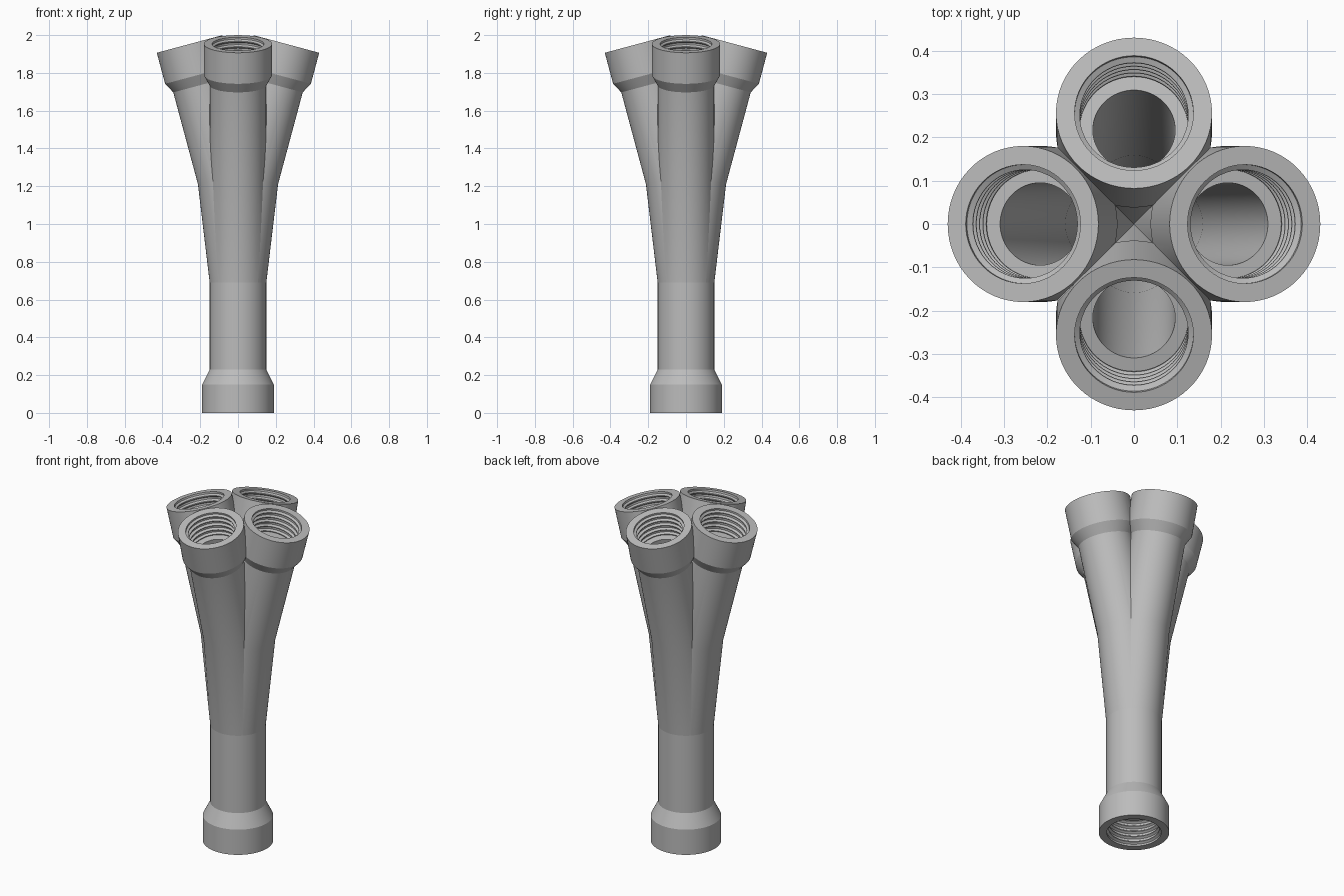
import bpy, bmesh, math
from mathutils import Vector, Matrix

cube = bpy.data.objects.get("Cube")
if cube:
    bpy.data.objects.remove(cube, do_unlink=True)

SIDES = 64
PIPE, BORE = 0.15, 0.095          # outer and inner pipe radii
SPLIT = 0.69                      # height where the arms divide
BEND = (0.065, 1.24)              # arm elbow (x, z)
MOUTH = (0.256, 1.953)            # centre of an arm's rim (x, z)
TILT = math.radians(15)

metal = bpy.data.materials.new("plain grey")
metal.use_nodes = True
grey = (0.5, 0.5, 0.5, 1)
metal.diffuse_color = grey
metal.node_tree.nodes["Principled BSDF"].inputs["Base Color"].default_value = grey


def skin(rings):
    """Skin a tube through rings given as (x, z, tilt, radius)."""
    bm = bmesh.new()
    loops = []
    for x, z, tilt, r in rings:
        across = Vector((math.cos(tilt), 0, -math.sin(tilt)))
        loop = []
        for i in range(SIDES):
            a = math.tau * i / SIDES
            side = Vector((0, r * math.sin(a), 0))
            loop.append(bm.verts.new(Vector((x, 0, z)) + across * r * math.cos(a) + side))
        loops.append(loop)
    for low, high in zip(loops, loops[1:]):
        for i in range(SIDES):
            j = (i + 1) % SIDES
            bm.faces.new((low[i], low[j], high[j], high[i]))
    return bm


def thread(radius, depth, turns=5):
    """Ridged socket wall as (depth, radius) steps from the rim inward."""
    pitch = depth / turns
    steps = [(0, radius)]
    for i in range(turns):
        steps += [((i + 0.35) * pitch, radius),
                  ((i + 0.6) * pitch, radius - 0.012),
                  ((i + 0.75) * pitch, radius - 0.012),
                  ((i + 1) * pitch, radius)]
    return steps


def finish(bm, name):
    mesh = bpy.data.meshes.new(name)
    bm.to_mesh(mesh)
    bm.free()
    mesh.materials.append(metal)
    obj = bpy.data.objects.new(name, mesh)
    bpy.context.collection.objects.link(obj)
    bpy.ops.object.select_all(action="DESELECT")
    obj.select_set(True)
    bpy.context.view_layer.objects.active = obj
    bpy.ops.object.shade_smooth_by_angle(angle=math.radians(20))
    return obj


# Base pipe: bore down to the threaded socket, around the rim, up the outside
socket = thread(0.147, 0.16)
profile = [(SPLIT, BORE), (0.16, BORE)] + socket[::-1]
profile += [(0, 0.19), (0.15, 0.19), (0.23, PIPE), (SPLIT, PIPE)]
finish(skin([(0, z, 0, r) for z, r in profile]), "base_pipe")


# Arms: up the outside, over the rim, down through the socket and bore
def at_depth(d, r):
    return (MOUTH[0] - d * math.sin(TILT), MOUTH[1] - d * math.cos(TILT), TILT, r)


elbow = math.radians(11)
collar = [(0.225, PIPE), (0.17, 0.18), (0, 0.18)] + thread(0.137, 0.15) + [(0.15, BORE)]
arm = [(0, SPLIT, 0, PIPE), (*BEND, elbow, PIPE)]
arm += [at_depth(d, r) for d, r in collar]
arm += [(*BEND, elbow, BORE), (0, SPLIT, 0, BORE)]

for k, name in enumerate(("left_arm", "back_arm", "right_arm", "front_arm")):
    bm = skin(arm)
    # Trim to the quarter wedge so neighbouring arms meet on clean seams
    for s in (1, -1):
        bmesh.ops.bisect_plane(bm, geom=bm.verts[:] + bm.edges[:] + bm.faces[:],
                               dist=1e-5, plane_co=(0, 0, 0),
                               plane_no=(-1, s, 0), clear_outer=True)
    bm.transform(Matrix.Rotation(k * math.pi / 2, 4, "Z"))
    finish(bm, name)
